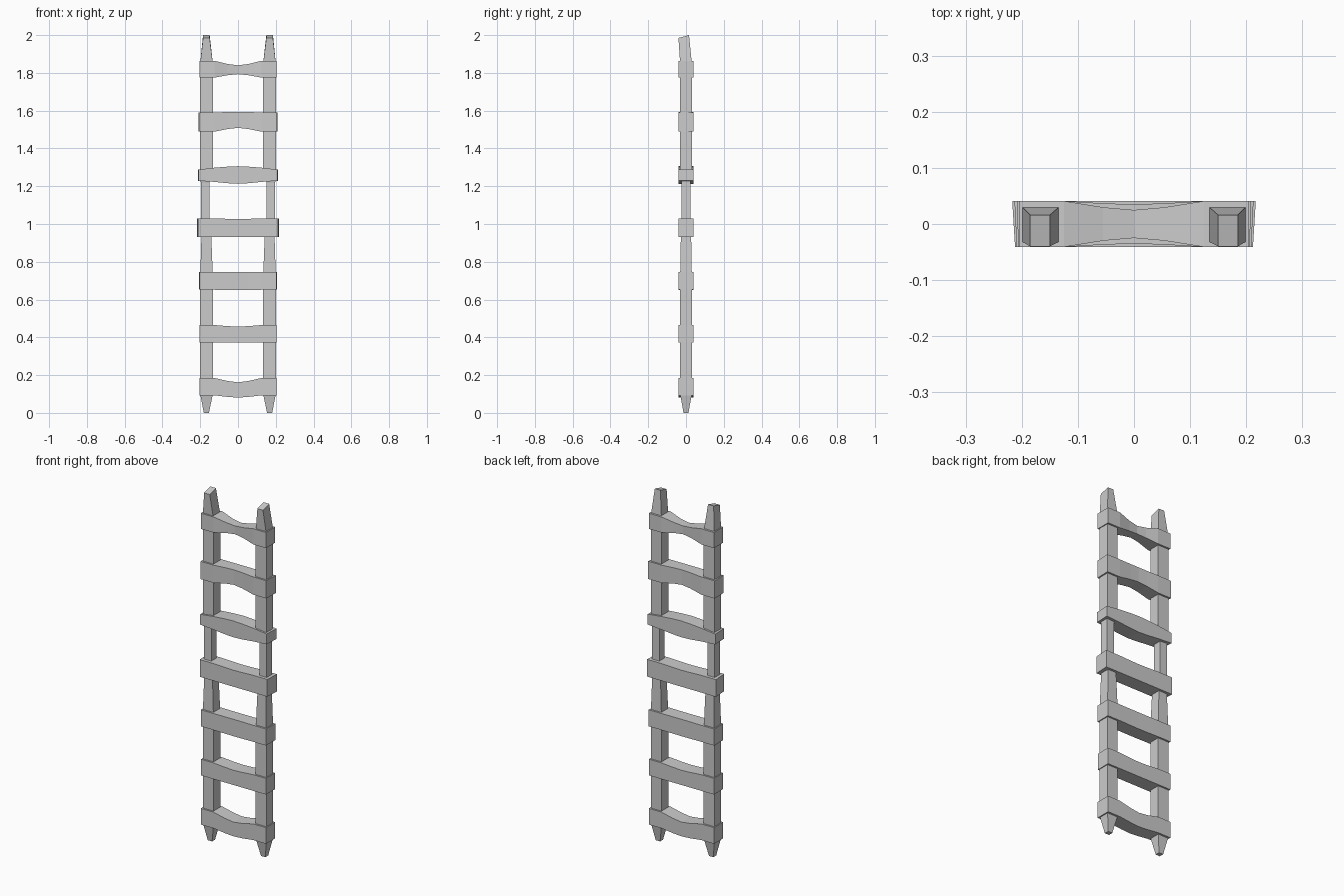
import bpy, bmesh


def loft(name, rings):
    """Skin a list of four-cornered rings into a closed, flat-faced bar."""
    bm = bmesh.new()
    loops = [[bm.verts.new(p) for p in ring] for ring in rings]
    for a, b in zip(loops, loops[1:]):
        for i in range(4):
            j = (i + 1) % 4
            bm.faces.new((a[i], a[j], b[j], b[i]))
    bm.faces.new(loops[0])
    bm.faces.new(loops[-1])
    bmesh.ops.recalc_face_normals(bm, faces=bm.faces)
    mesh = bpy.data.meshes.new(name)
    bm.to_mesh(mesh)
    bm.free()
    ob = bpy.data.objects.new(name, mesh)
    bpy.context.collection.objects.link(ob)
    return ob


# Rails: z front, z back, inner x, outer x, front y, back y
RAIL = [
    (0.0, 0.0, 0.154, 0.181, -0.013, 0.013),
    (0.10, 0.10, 0.133, 0.2, -0.031, 0.031),
    (0.72, 0.72, 0.133, 0.2, -0.031, 0.031),
    (0.95, 0.95, 0.142, 0.193, -0.027, 0.027),
    (1.03, 0.98, 0.152, 0.197, -0.023, 0.023),
    (1.22, 1.22, 0.152, 0.197, -0.023, 0.023),
    (1.25, 1.25, 0.133, 0.2, -0.031, 0.031),
    (1.85, 1.85, 0.133, 0.2, -0.031, 0.031),
    (1.985, 2.0, 0.15, 0.185, -0.040, 0.016),
]
for side, label in ((-1, "left"), (1, "right")):
    loft(f"{label}_rail", [
        [(side * xi, yf, zf), (side * xo, yf, zf), (side * xo, yb, zb), (side * xi, yb, zb)]
        for zf, zb, xi, xo, yf, yb in RAIL])

# Rungs: bottom z, top z, bottom mid shift, top mid shift, half length front/back,
# half depth at mid, end chamfer
RUNGS = [
    (0.093, 0.185, -0.012, -0.023, 0.205, 0.205, 0.041, 0.0),
    (0.373, 0.465, 0.0, -0.008, 0.204, 0.205, 0.041, 0.0),
    (0.652, 0.746, -0.002, 0.0, 0.205, 0.206, 0.040, 0.0),
    (0.932, 1.030, 0.0, -0.004, 0.212, 0.217, 0.041, 0.0),
    (1.223, 1.298, -0.010, 0.008, 0.209, 0.213, 0.041, 0.010),
    (1.489, 1.590, 0.020, 0.004, 0.206, 0.209, 0.035, 0.0),
    (1.775, 1.864, 0.018, -0.024, 0.205, 0.205, 0.025, 0.0),
]
D = 0.041
for n, (z0, z1, lo, hi, xf, xb, dm, ch) in enumerate(RUNGS, 1):
    rings = []
    # (x, blend from straight end to shaped middle)
    for x, t in ((-1, 0), (-0.125, 0), (-0.055, 0.7), (0, 1), (0.055, 0.7), (0.125, 0), (1, 0)):
        end = abs(x) == 1
        c = ch if end else 0
        d = D + (dm - D) * t
        a, b = z0 + lo * t + c * 0.6, z1 + hi * t - c
        fx, bx = (x * xf, x * xb) if end else (x, x)
        rings.append([(fx, -d, a), (bx, d, a), (bx, d, b), (fx, -d, b)])
    loft(f"rung_{n}", rings)
